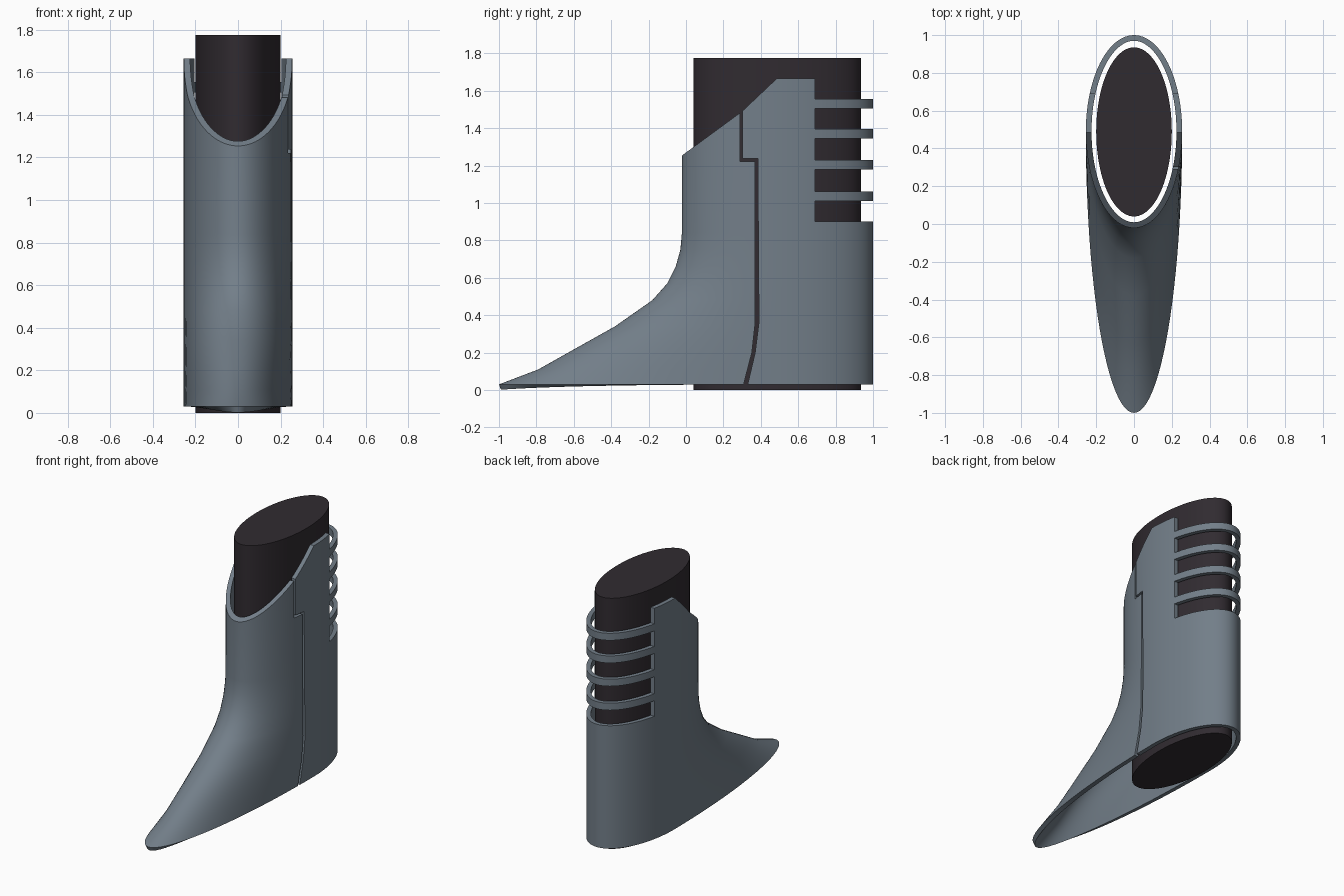
import bpy, bmesh, math

if "Cube" in bpy.data.objects:
    bpy.data.objects.remove(bpy.data.objects["Cube"])

CY = 0.49          # centre of the oval section
SEG = 96


def material(name, rgb):
    m = bpy.data.materials.new(name)
    m.diffuse_color = (*rgb, 1)
    m.use_nodes = True
    m.node_tree.nodes["Principled BSDF"].inputs["Base Color"].default_value = m.diffuse_color
    return m


def mesh_object(name, bm, mat=None):
    me = bpy.data.meshes.new(name)
    bm.to_mesh(me)
    bm.free()
    ob = bpy.data.objects.new(name, me)
    bpy.context.collection.objects.link(ob)
    if mat:
        me.materials.append(mat)
    return ob


def loft(bm, rings):
    rows = [[bm.verts.new(p) for p in r] for r in rings]
    for a, b in zip(rows, rows[1:]):
        for i in range(len(a)):
            j = (i + 1) % len(a)
            bm.faces.new((a[i], a[j], b[j], b[i]))
    return rows


def oval(rx, front, back, z):
    # oval whose front half can stretch independently of the back half
    pts = []
    for i in range(SEG):
        t = 2 * math.pi * i / SEG
        s = math.sin(t)
        pts.append((rx * math.cos(t), CY + s * (back if s > 0 else front), z))
    return pts


def apply(ob, mod):
    bpy.context.view_layer.objects.active = ob
    bpy.ops.object.modifier_apply(modifier=mod.name)


def cut(ob, profile, x0, x1):
    # subtract a (y, z) side profile extruded along x
    bm = bmesh.new()
    a, b = loft(bm, [[(x, y, z) for y, z in profile] for x in (x0, x1)])
    bm.faces.new(a)
    bm.faces.new(b)
    bmesh.ops.recalc_face_normals(bm, faces=bm.faces)
    cutter = mesh_object("cutter", bm)
    cutter.hide_render = True
    mod = ob.modifiers.new("cut", 'BOOLEAN')
    mod.operation = 'DIFFERENCE'
    mod.solver = 'EXACT'
    mod.object = cutter
    apply(ob, mod)
    bpy.data.objects.remove(cutter)


def smooth(ob):
    bpy.ops.object.select_all(action='DESELECT')
    ob.select_set(True)
    bpy.context.view_layer.objects.active = ob
    bpy.ops.object.shade_smooth_by_angle(angle=math.radians(30))


slate = material("slate", (0.17, 0.21, 0.25))
dark = material("dark", (0.03, 0.024, 0.03))

# Inner core: closed oval column with a thin top band
bm = bmesh.new()
rows = loft(bm, [oval(0.2, 0.45, 0.445, z) for z in (0, 1.72, 1.775)])
bm.faces.new(rows[0][::-1])
bm.faces.new(rows[-1])
smooth(mesh_object("inner_core", bm, dark))

# Outer shell: oval sleeve flaring forward into a pointed toe
front = [(-1.0, 0.03), (-0.79, 0.11), (-0.63, 0.2), (-0.38, 0.34), (-0.18, 0.48),
         (-0.1, 0.57), (-0.055, 0.66), (-0.03, 0.75), (-0.022, 0.84), (-0.02, 1.665)]
bm = bmesh.new()
loft(bm, [oval(0.255, CY - y, 0.51, z) for y, z in front])
shell = mesh_object("outer_shell", bm, slate)
mod = shell.modifiers.new("wall", 'SOLIDIFY')
mod.thickness = 0.03
mod.offset = -1
apply(shell, mod)

# Sloping front collar
cut(shell, [(-0.2, 1.125), (-0.02, 1.255), (0.3, 1.49), (0.485, 1.665),
            (0.59, 1.764), (0.59, 1.9), (-0.2, 1.9)], -0.5, 0.5)

# Rear windows, leaving four rib bands
for z0, z1 in [(0.9, 1.01), (1.06, 1.18), (1.23, 1.345), (1.395, 1.505), (1.555, 1.8)]:
    cut(shell, [(0.69, z0), (1.2, z0), (1.2, z1), (0.69, z1)], -0.5, 0.5)

# Stepped seam on the right side only
cut(shell, [(0.29, 1.55), (0.29, 1.222), (0.37, 1.222), (0.37, 0.36), (0.352, 0.2),
            (0.295, -0.02), (0.318, -0.02), (0.37, 0.2), (0.39, 0.36), (0.384, 1.237),
            (0.303, 1.237), (0.303, 1.55)], 0.1, 0.4)
smooth(shell)
